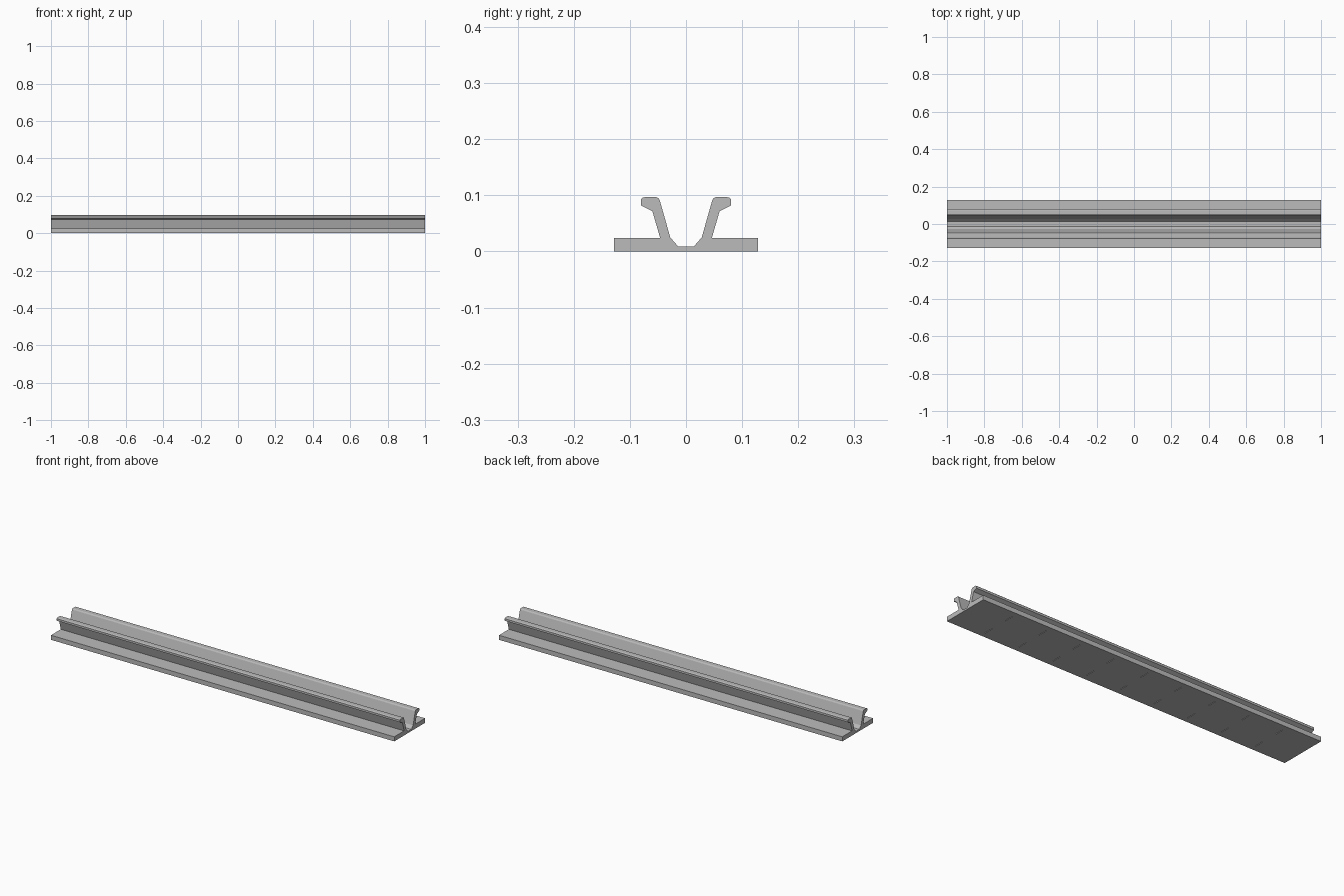
import bpy
import bmesh

cube = bpy.data.objects.get("Cube")
if cube:
    bpy.data.objects.remove(cube, do_unlink=True)

# Plain grey material
grey = bpy.data.materials.new("plain_grey")
grey.use_nodes = True
colour = (0.5, 0.5, 0.5, 1)
grey.diffuse_color = colour
grey.node_tree.nodes["Principled BSDF"].inputs["Base Color"].default_value = colour


def make_object(name, bm):
    bmesh.ops.recalc_face_normals(bm, faces=bm.faces)
    mesh = bpy.data.meshes.new(name)
    bm.to_mesh(mesh)
    bm.free()
    mesh.materials.append(grey)
    obj = bpy.data.objects.new(name, mesh)
    bpy.context.collection.objects.link(obj)
    return obj


# Rail: half section (y, z) from groove floor, over the hooked lip, to the flange
half = [(0.014, 0.009), (0.028, 0.025), (0.047, 0.092), (0.049, 0.095),
        (0.053, 0.097), (0.073, 0.097), (0.077, 0.096), (0.080, 0.093),
        (0.080, 0.082), (0.060, 0.072), (0.046, 0.024),
        (0.128, 0.024), (0.128, 0)]
section = half + [(-y, z) for y, z in reversed(half)]

bm = bmesh.new()
end = bm.faces.new([bm.verts.new((-1, y, z)) for y, z in section])
extruded = bmesh.ops.extrude_face_region(bm, geom=[end], use_keep_orig=True)["geom"]
bmesh.ops.translate(bm, vec=(2, 0, 0),
                    verts=[v for v in extruded if isinstance(v, bmesh.types.BMVert)])
rail = make_object("rail", bm)

# Two rows of narrow slots in the underside
bm = bmesh.new()
for i in range(-4, 5):
    for side in (-1, 1):
        slot = bmesh.ops.create_cube(bm, size=1)["verts"]
        bmesh.ops.scale(bm, vec=(0.003, 0.05, 0.008), verts=slot)
        bmesh.ops.translate(bm, vec=(i * 0.2, side * 0.072, 0), verts=slot)
cutter = make_object("slot_cutter", bm)
cutter.hide_render = True
cutter.hide_set(True)

cut = rail.modifiers.new("underside_slots", "BOOLEAN")
cut.operation = "DIFFERENCE"
cut.solver = "EXACT"
cut.object = cutter
